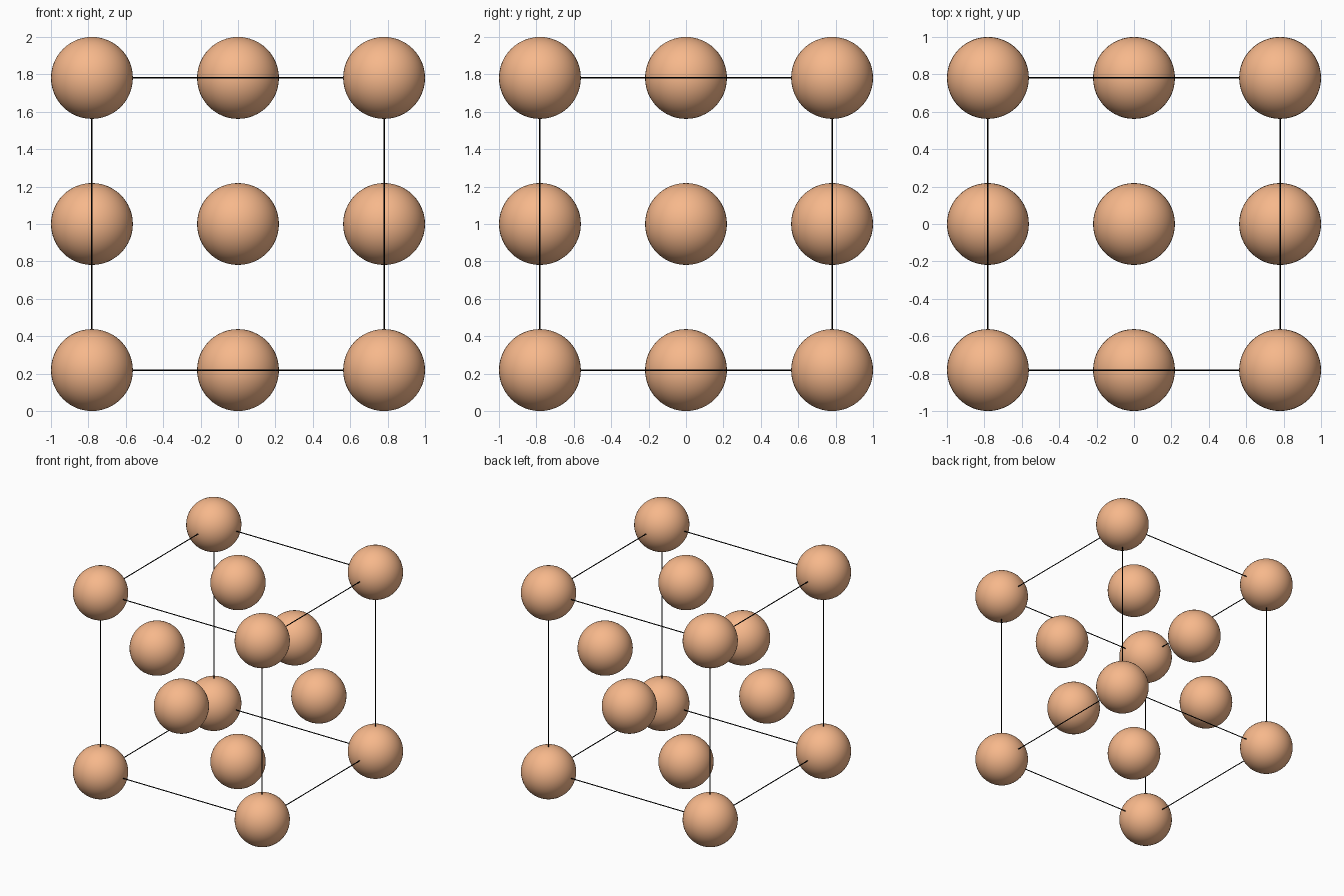
import bpy
from itertools import product
from mathutils import Vector

if "Cube" in bpy.data.objects:
    bpy.data.objects.remove(bpy.data.objects["Cube"])

R = 0.219          # atom radius
H = 1 - R          # half the cell edge
CENTRE = Vector((0, 0, 1))
EDGE_R = 0.004     # cell line radius


def material(name, colour):
    m = bpy.data.materials.new(name)
    m.diffuse_color = colour
    m.use_nodes = True
    m.node_tree.nodes["Principled BSDF"].inputs["Base Color"].default_value = m.diffuse_color
    return m


copper = material("copper", (0.93, 0.48, 0.26, 1))
black = material("black", (0.0, 0.0, 0.0, 1))


def atom(name, p):
    bpy.ops.mesh.primitive_uv_sphere_add(segments=48, ring_count=24, radius=R,
                                         location=CENTRE + Vector(p) * H)
    ob = bpy.context.object
    ob.name = name
    ob.data.materials.append(copper)
    bpy.ops.object.shade_smooth()


def cell_edge(axis, a, b):
    p = [a, b]
    p.insert(axis, 0)
    rot = [(0, 1.570796, 0), (1.570796, 0, 0), (0, 0, 0)][axis]
    bpy.ops.mesh.primitive_cylinder_add(vertices=12, radius=EDGE_R, depth=2 * H,
                                        location=CENTRE + Vector(p) * H, rotation=rot)
    ob = bpy.context.object
    ob.name = "cell_edge"
    ob.data.materials.append(black)
    bpy.ops.object.shade_smooth_by_angle()


# Atoms at the eight corners
for p in product((-1, 1), repeat=3):
    atom("corner_atom", p)

# Atoms at the six face centres, and the twelve cell edges
for axis in range(3):
    for s in (-1, 1):
        p = [0, 0, 0]
        p[axis] = s
        atom("face_atom", p)
    for a, b in product((-1, 1), repeat=2):
        cell_edge(axis, a, b)
